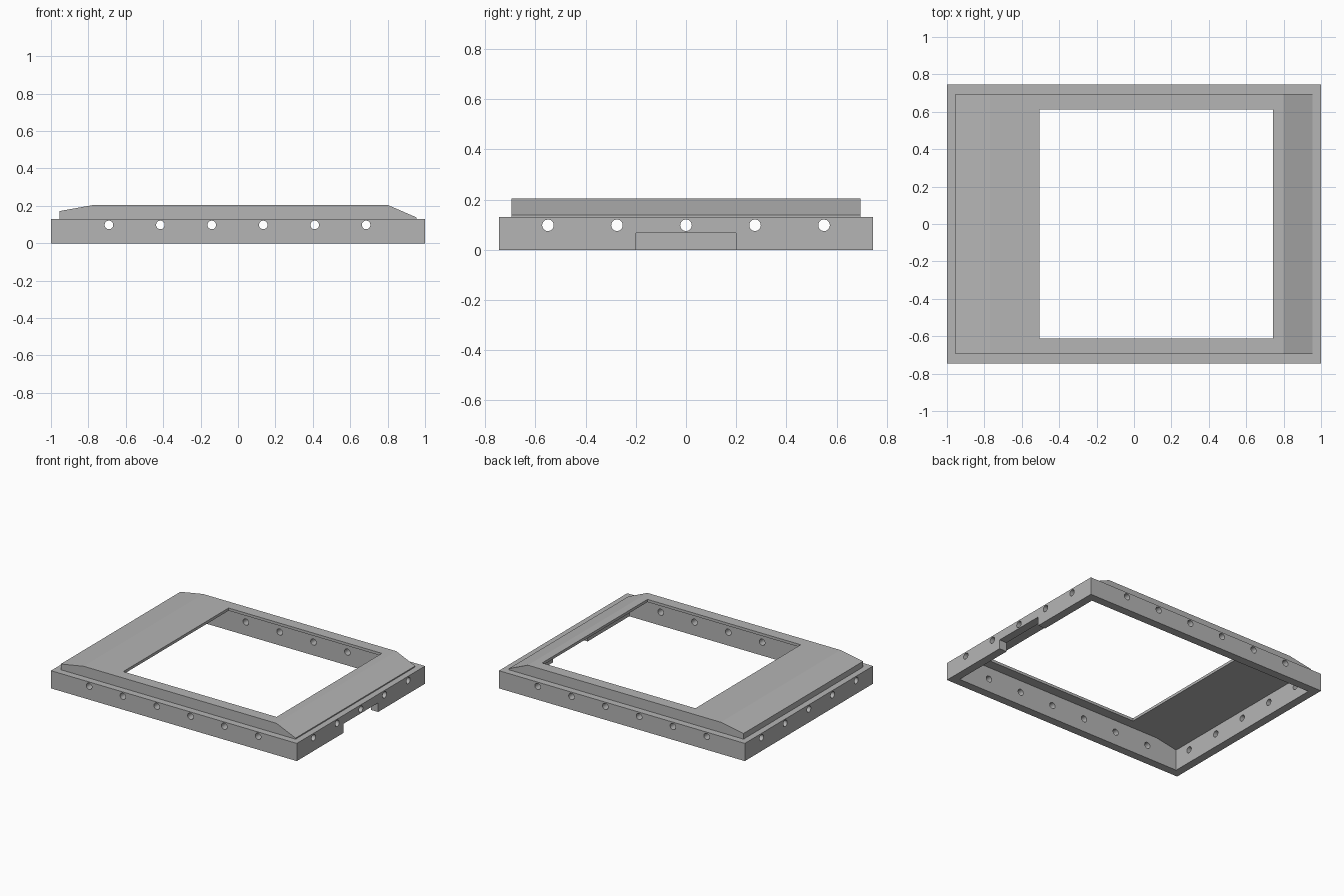
import bpy, bmesh, math
from mathutils import Matrix

cube = bpy.data.objects.get("Cube")
if cube:
    bpy.data.objects.remove(cube, do_unlink=True)

grey = bpy.data.materials.new("plain_grey")
grey.use_nodes = True
colour = (0.46, 0.46, 0.46, 1)
grey.diffuse_color = colour
grey.node_tree.nodes["Principled BSDF"].inputs["Base Color"].default_value = colour


def make(name, bm):
    bmesh.ops.recalc_face_normals(bm, faces=bm.faces)
    mesh = bpy.data.meshes.new(name)
    bm.to_mesh(mesh)
    bm.free()
    obj = bpy.data.objects.new(name, mesh)
    mesh.materials.append(grey)
    bpy.context.collection.objects.link(obj)
    return obj


def prism(name, profile, half_depth):
    """Side profile in x and z, extruded across y."""
    bm = bmesh.new()
    face = bm.faces.new([bm.verts.new((x, -half_depth, z)) for x, z in profile])
    new = bmesh.ops.extrude_face_region(bm, geom=[face])["geom"]
    verts = [v for v in new if isinstance(v, bmesh.types.BMVert)]
    bmesh.ops.translate(bm, verts=verts, vec=(0, 2 * half_depth, 0))
    return make(name, bm)


def block(name, x0, x1, half_depth, z0, z1):
    return prism(name, [(x0, z0), (x1, z0), (x1, z1), (x0, z1)], half_depth)


def drill(place, axis):
    """Long cylinder piercing both opposite walls."""
    bm = bmesh.new()
    bmesh.ops.create_cone(bm, cap_ends=True, segments=24, radius1=0.023,
                          radius2=0.023, depth=3,
                          matrix=Matrix.Translation(place)
                          @ Matrix.Rotation(math.pi / 2, 4, axis))
    return make("hole_cutter", bm)


def combine(target, tool, operation):
    mod = target.modifiers.new(operation.lower(), 'BOOLEAN')
    mod.operation = operation
    mod.solver = 'EXACT'
    mod.object = tool
    tool.hide_render = True
    bpy.context.view_layer.objects.active = target
    bpy.ops.object.modifier_apply(modifier=mod.name)
    bpy.data.objects.remove(tool, do_unlink=True)


# Lower rim with the sloped cover on top
frame = block("bezel_frame", -1, 1, 0.745, 0, 0.13)
cover = prism("cover", [(-0.955, 0.1), (0.955, 0.1), (0.955, 0.138), (0.8, 0.205),
                        (-0.77, 0.205), (-0.955, 0.172)], 0.695)
combine(frame, cover, 'UNION')

# Hollow underside following the cover
hollow = prism("hollow_cutter", [(-0.94, -0.1), (0.94, -0.1), (0.94, 0.124),
                                 (0.795, 0.185), (-0.77, 0.185), (-0.94, 0.154)], 0.684)
combine(frame, hollow, 'DIFFERENCE')

# Window opening and the notch in one end wall
combine(frame, block("window_cutter", -0.505, 0.742, 0.612, 0.05, 0.4), 'DIFFERENCE')
combine(frame, block("notch_cutter", 0.9, 1.1, 0.2, -0.1, 0.067), 'DIFFERENCE')

# Rows of screw holes through the walls
for i in range(6):
    combine(frame, drill((-0.69 + 0.275 * i, 0, 0.098), 'X'), 'DIFFERENCE')
for i in range(5):
    combine(frame, drill((0, 0.275 * (i - 2), 0.098), 'Y'), 'DIFFERENCE')

bpy.ops.object.select_all(action='DESELECT')
frame.select_set(True)
bpy.context.view_layer.objects.active = frame
bpy.ops.object.shade_smooth_by_angle(angle=math.radians(30))
# Keep the shallow cover slopes crisp: only hole walls stay smooth
for poly in frame.data.polygons:
    poly.use_smooth = poly.area < 0.002
